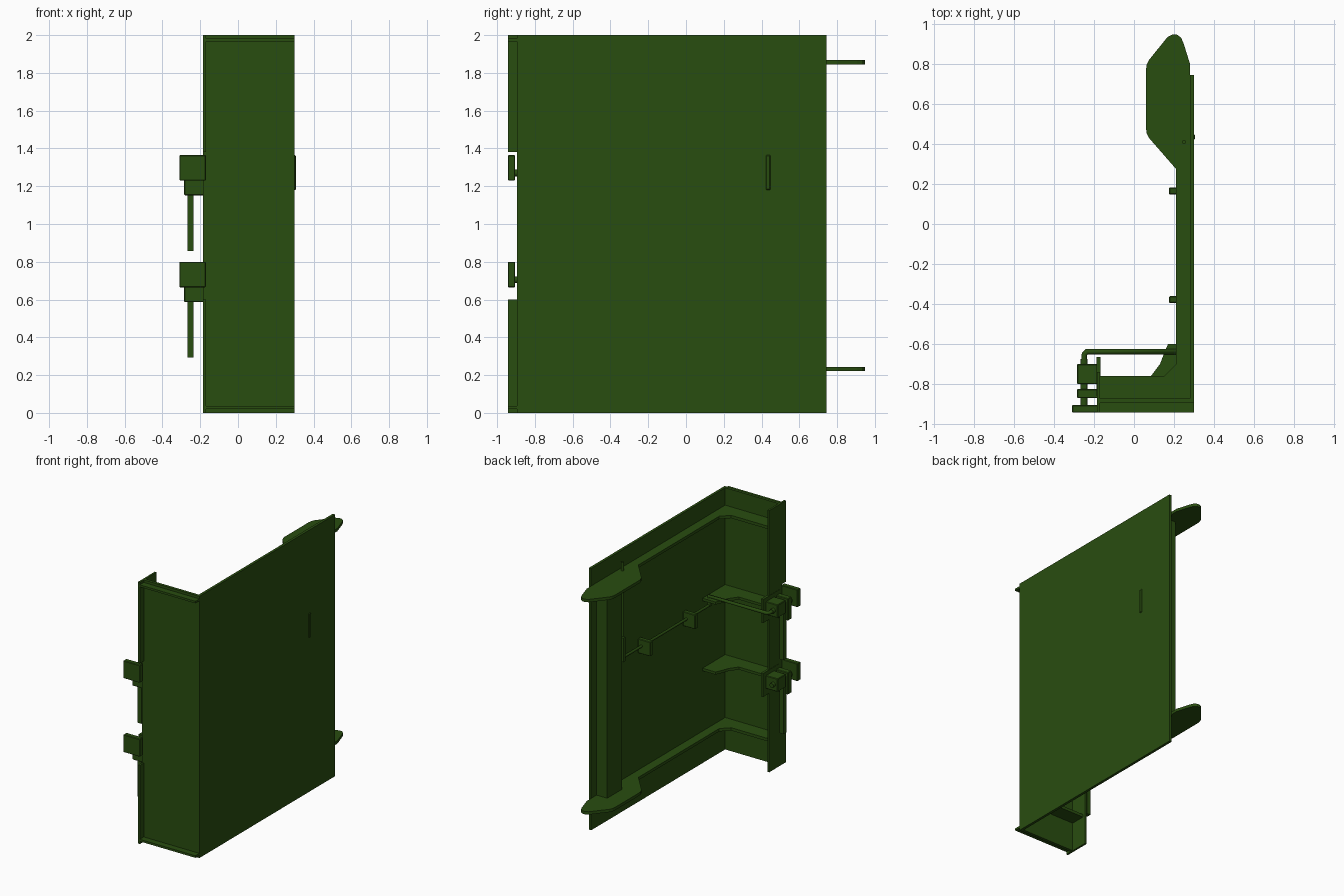
import bpy, bmesh
from mathutils import Vector

green = bpy.data.materials.new("dark_green_paint")
green.diffuse_color = (0.022, 0.075, 0.005, 1)


def finish(bm, name):
    bmesh.ops.recalc_face_normals(bm, faces=bm.faces)
    me = bpy.data.meshes.new(name)
    bm.to_mesh(me)
    bm.free()
    ob = bpy.data.objects.new(name, me)
    me.materials.append(green)
    bpy.context.collection.objects.link(ob)
    return ob


def prism(name, pts, z0, z1):
    """Extrude an xy outline from z0 to z1."""
    bm = bmesh.new()
    face = bm.faces.new([bm.verts.new((x, y, z0)) for x, y in pts])
    ext = bmesh.ops.extrude_face_region(bm, geom=[face])
    bmesh.ops.translate(bm, vec=(0, 0, z1 - z0),
                        verts=[v for v in ext["geom"] if isinstance(v, bmesh.types.BMVert)])
    return finish(bm, name)


def box(name, x0, x1, y0, y1, z0, z1, bevel=0):
    ob = prism(name, [(x0, y0), (x1, y0), (x1, y1), (x0, y1)], z0, z1)
    if bevel:
        mod = ob.modifiers.new("edge", "BEVEL")
        mod.width, mod.segments = bevel, 1
    return ob


def rod(name, pts, r):
    """Round bar along a path."""
    cu = bpy.data.curves.new(name, "CURVE")
    cu.dimensions = "3D"
    cu.bevel_depth, cu.bevel_resolution, cu.use_fill_caps = r, 2, True
    sp = cu.splines.new("POLY")
    sp.points.add(len(pts) - 1)
    for p, co in zip(sp.points, pts):
        p.co = (*co, 1)
    cu.materials.append(green)
    ob = bpy.data.objects.new(name, cu)
    bpy.context.collection.objects.link(ob)


# Door skin, front return wall and its inner flange
box("door_panel", 0.28, 0.30, -0.895, 0.745, 0, 2)
box("front_wall", -0.185, 0.28, -0.895, -0.873, 0, 2)
box("flange", -0.185, -0.17, -0.873, -0.74, 0, 2)
for z0, z1 in ((0, 0.60), (1.38, 2)):
    box("flange_lip", -0.185, -0.17, -0.943, -0.895, z0, z1)

# Sealing ledges on the front wall
for z in (0.02, 1.965):
    box("front_ledge", -0.17, 0.30, -0.943, -0.895, z, z + 0.016)

# Hinge arms with long inner ribs
arm = [(0.28, -0.873), (0.28, 0.80), (0.247, 0.905), (0.235, 0.932), (0.215, 0.946),
       (0.192, 0.947), (0.168, 0.935), (0.075, 0.82), (0.063, 0.795), (0.06, 0.77),
       (0.06, 0.48), (0.063, 0.455), (0.075, 0.43), (0.21, 0.275), (0.21, -0.70),
       (0.15, -0.76), (-0.17, -0.76), (-0.17, -0.873)]
for z in (0.222, 1.845):
    prism("hinge_arm", arm, z, z + 0.022)

# Middle gussets in the corner
gusset = [(0.28, -0.873), (0.28, -0.60), (0.17, -0.60), (0.155, -0.635), (0.13, -0.70),
          (0.085, -0.76), (-0.17, -0.76), (-0.17, -0.873)]
for z in (0.705, 1.24):
    prism("corner_gusset", gusset, z, z + 0.02)

# Vertical hinge post
box("hinge_post", 0.19, 0.28, 0.50, 0.68, 0.244, 1.845)

# Handle, its spindle and the locking bar
box("outer_handle", 0.29, 0.306, 0.423, 0.447, 1.18, 1.365, 0.004)
box("inner_handle", 0.225, 0.28, 0.41, 0.435, 1.18, 1.365)
rod("handle_rod", [(0.25, 0.41, 1.20), (0.25, 0.41, 1.93)], 0.011)
rod("locking_bar", [(0.25, 0.42, 1.20), (0.25, -0.66, 1.20)], 0.01)
for y in (-0.378, 0.165):
    box("bar_guide", 0.175, 0.28, y - 0.017, y + 0.017, 1.14, 1.25, 0.004)

# Two latches on the flange
for z in (0.705, 1.27):
    box("latch_plate", -0.31, -0.17, -0.943, -0.905, z - 0.04, z + 0.095, 0.004)
    box("mount_plate", -0.187, -0.168, -0.86, -0.665, z - 0.10, z + 0.08)
    box("rear_bearing", -0.285, -0.18, -0.80, -0.70, z - 0.05, z + 0.05, 0.004)
    box("front_bearing", -0.285, -0.18, -0.87, -0.825, z - 0.118, z + 0.05, 0.004)
    box("latch_lever", -0.268, -0.235, -0.83, -0.795, z - 0.412, z + 0.02)
    rod("latch_pin", [(-0.25, -0.93, z), (-0.25, -0.675, z)], 0.018)

# Bent arm joining the upper latch to the locking bar
rod("latch_arm", [(-0.25, -0.68, 1.27), (-0.248, -0.65, 1.27), (-0.235, -0.638, 1.27),
                  (0.25, -0.638, 1.27), (0.25, -0.638, 1.20)], 0.014)
